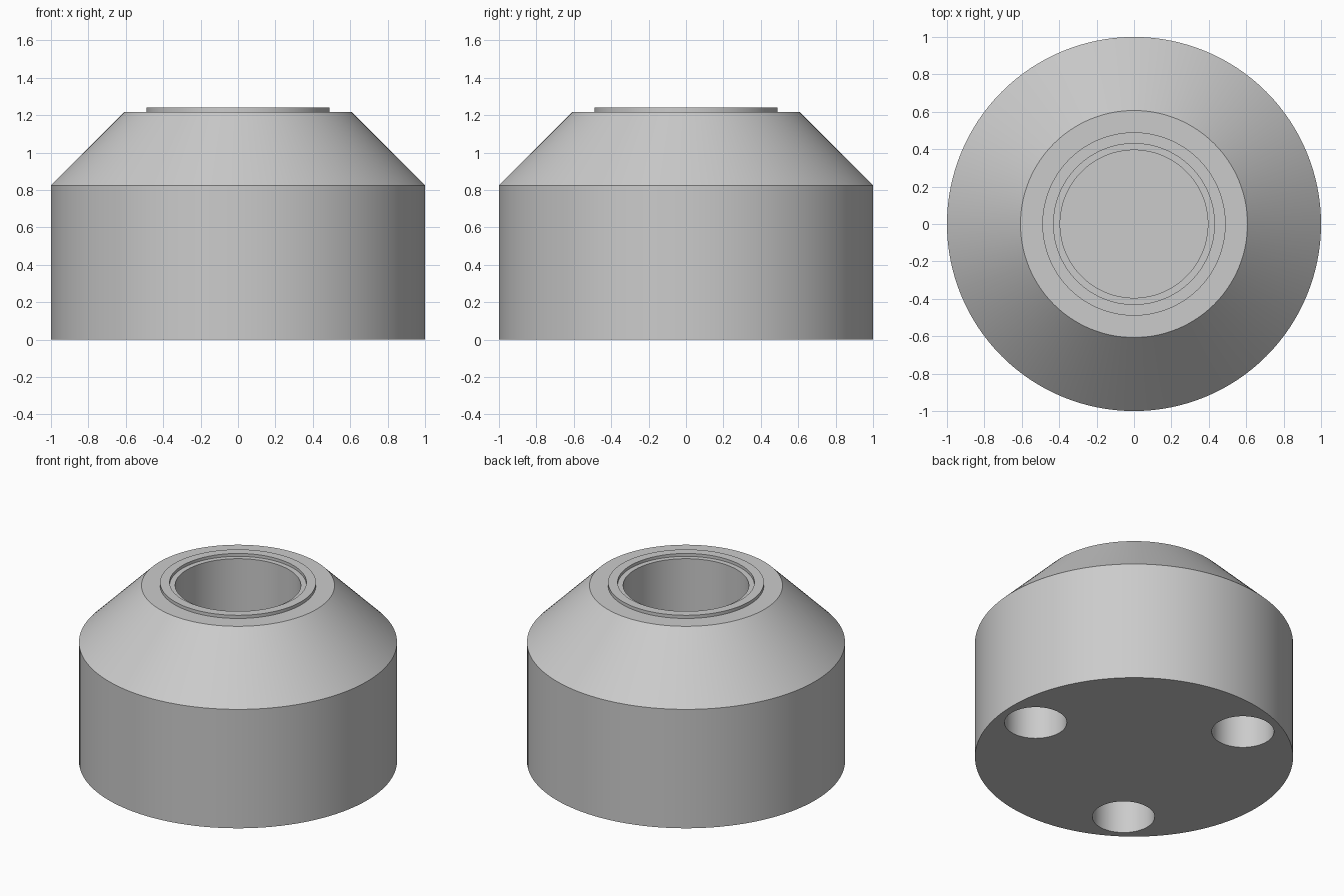
import bpy
import bmesh
from math import cos, sin, radians, tau
from mathutils import Vector

cube = bpy.data.objects.get("Cube")
if cube:
    bpy.data.objects.remove(cube, do_unlink=True)

SEGMENTS = 128

grey = bpy.data.materials.new("light_grey")
grey.use_nodes = True
colour = (0.6, 0.6, 0.6, 1)
grey.diffuse_color = colour
grey.node_tree.nodes["Principled BSDF"].inputs["Base Color"].default_value = colour


def lathe(name, profile, segments):
    """Turn a (radius, height) profile, starting and ending on the axis."""
    bm = bmesh.new()
    verts = [bm.verts.new((r, 0, z)) for r, z in profile]
    edges = [bm.edges.new(pair) for pair in zip(verts, verts[1:])]
    bmesh.ops.spin(bm, geom=verts + edges, cent=(0, 0, 0), axis=(0, 0, 1),
                   angle=tau, steps=segments, use_merge=True)
    bmesh.ops.remove_doubles(bm, verts=bm.verts, dist=1e-5)
    bmesh.ops.dissolve_degenerate(bm, edges=bm.edges, dist=1e-5)
    # Turn each flat end fan into a single cap
    hubs = [v for v in bm.verts if v.co.xy.length < 1e-4]
    bmesh.ops.dissolve_verts(bm, verts=hubs)
    bmesh.ops.recalc_face_normals(bm, faces=bm.faces)
    mesh = bpy.data.meshes.new(name)
    bm.to_mesh(mesh)
    bm.free()
    mesh.materials.append(grey)
    obj = bpy.data.objects.new(name, mesh)
    bpy.context.collection.objects.link(obj)
    return obj


# Body: drum, conical shoulder, raised lip, stepped blind bore
body = lathe("body", [
    (0, 0), (1, 0), (1, 0.825), (0.607, 1.218), (0.49, 1.218),
    (0.49, 1.24), (0.43, 1.24), (0.43, 1.22), (0.395, 1.22),
    (0.395, 0.4), (0, 0.4)], SEGMENTS)

# Three blind holes in the underside
HOLE_RADIUS, HOLE_DEPTH, PITCH_RADIUS = 0.196, 0.4, 0.755
cutters = []
for i in range(3):
    angle = radians(-5 + 120 * i)
    cutter = lathe(f"hole_cutter_{i + 1}", [
        (0, -0.1), (HOLE_RADIUS, -0.1),
        (HOLE_RADIUS, HOLE_DEPTH), (0, HOLE_DEPTH)], 64)
    cutter.location = Vector((cos(angle), sin(angle), 0)) * PITCH_RADIUS
    cutter.hide_render = True
    cutters.append(cutter)
    cut = body.modifiers.new(f"hole_{i + 1}", "BOOLEAN")
    cut.operation = "DIFFERENCE"
    cut.solver = "EXACT"
    cut.object = cutter

# Apply the cuts, then remove the cutters
bpy.ops.object.select_all(action="DESELECT")
body.select_set(True)
bpy.context.view_layer.objects.active = body
for modifier in list(body.modifiers):
    bpy.ops.object.modifier_apply(modifier=modifier.name)
for cutter in cutters:
    bpy.data.objects.remove(cutter, do_unlink=True)

bpy.ops.object.shade_smooth_by_angle(angle=radians(25))
